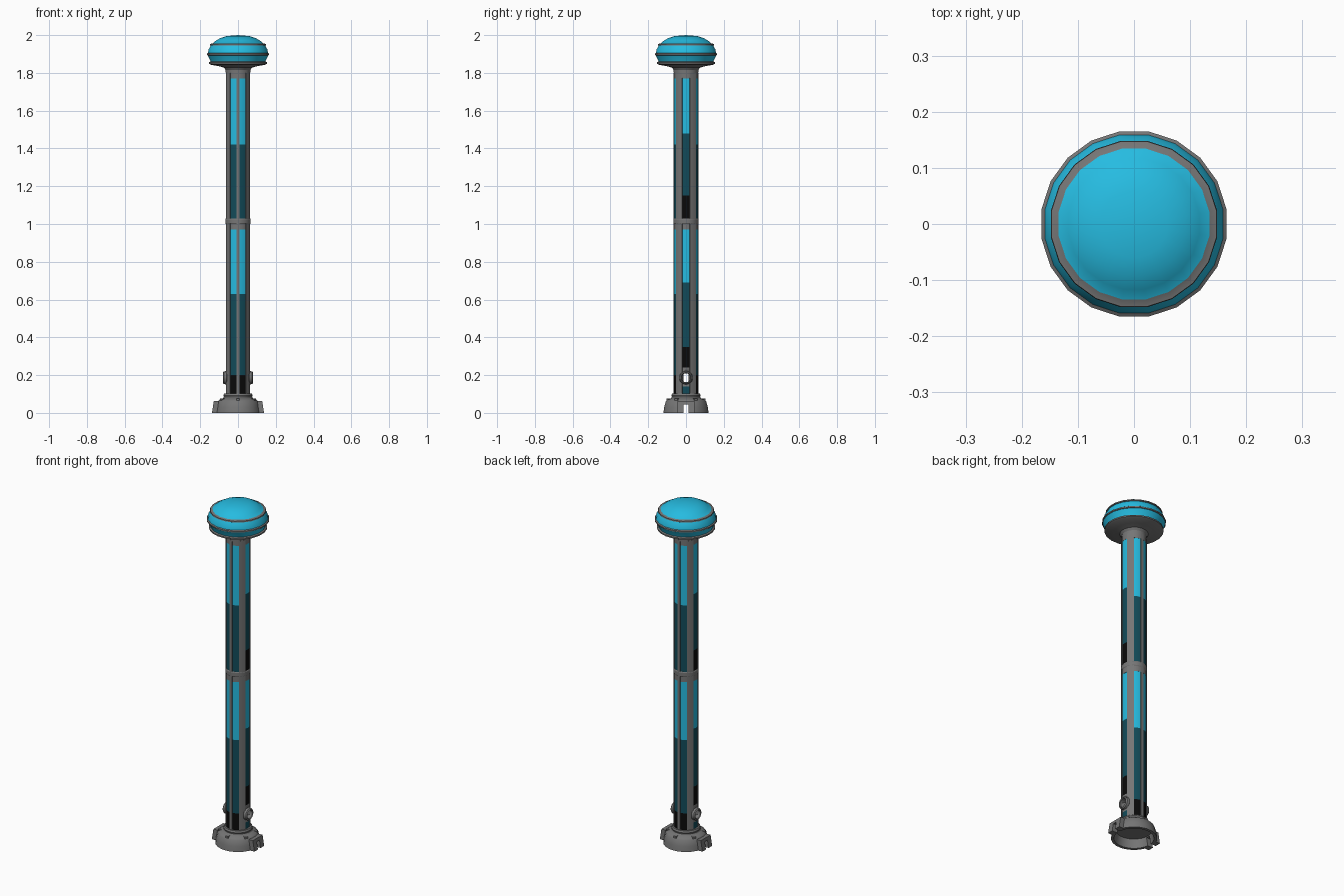
import bpy, bmesh, math
from mathutils import Matrix

if "Cube" in bpy.data.objects:
    bpy.data.objects.remove(bpy.data.objects["Cube"])


def material(name, rgb):
    m = bpy.data.materials.new(name)
    m.diffuse_color = (*rgb, 1)
    m.use_nodes = True
    m.node_tree.nodes["Principled BSDF"].inputs["Base Color"].default_value = m.diffuse_color
    return m


MATS = [material("metal grey", (0.18, 0.18, 0.18)),
        material("bright cyan", (0.019, 0.50, 0.75)),
        material("dark teal", (0.006, 0.07, 0.10)),
        material("black", (0.003, 0.003, 0.003))]
GREY, CYAN, TEAL, BLACK = range(4)


def finish(name, bm, smooth=True):
    bmesh.ops.remove_doubles(bm, verts=bm.verts, dist=1e-5)
    bmesh.ops.recalc_face_normals(bm, faces=bm.faces)
    me = bpy.data.meshes.new(name)
    bm.to_mesh(me)
    bm.free()
    for m in MATS:
        me.materials.append(m)
    ob = bpy.data.objects.new(name, me)
    bpy.context.collection.objects.link(ob)
    if smooth:
        bpy.ops.object.select_all(action='DESELECT')
        ob.select_set(True)
        bpy.context.view_layer.objects.active = ob
        bpy.ops.object.shade_smooth_by_angle(angle=math.radians(30))
    return ob


def lathe(name, profile, mats=None, n=20, closed=False, matrix=None):
    """Spin (radius, height) points; mats gives a colour per segment."""
    bm = bmesh.new()
    rings = [[bm.verts.new((r * math.cos(a), r * math.sin(a), z))
              for a in ((i + 0.5) * math.tau / n for i in range(n))] if r > 0
             else [bm.verts.new((0, 0, z))] * n for r, z in profile]
    count = len(rings) if closed else len(rings) - 1
    for k in range(count):
        a, b = rings[k], rings[(k + 1) % len(rings)]
        for i in range(n):
            j = (i + 1) % n
            vs = list(dict.fromkeys((a[i], a[j], b[j], b[i])))
            bm.faces.new(vs).material_index = mats[k] if mats else GREY
    if matrix:
        bm.transform(matrix)
    return finish(name, bm)


def arc_block(name, a0, a1, r0, r1, z0, z1, mat=GREY, seg=2):
    """Curved bar between two angles (degrees), two radii and two heights."""
    bm = bmesh.new()
    cols = []
    for i in range(seg + 1):
        a = math.radians(a0 + (a1 - a0) * i / seg)
        cols.append([bm.verts.new((r * math.cos(a), r * math.sin(a), z))
                     for r, z in ((r0, z0), (r1, z0), (r1, z1), (r0, z1))])
    for p, q in zip(cols, cols[1:]):
        for k in range(4):
            m = (k + 1) % 4
            bm.faces.new((p[k], p[m], q[m], q[k]))
    bm.faces.new(cols[0])
    bm.faces.new(cols[-1])
    for f in bm.faces:
        f.material_index = mat
    return finish(name, bm)


def box(name, lo, hi, taper=0.0):
    """Box; taper pulls the top outer edge toward x = 0."""
    bm = bmesh.new()
    bmesh.ops.create_cube(bm, size=1)
    for v in bm.verts:
        top = v.co.z > 0
        v.co = [lo[i] + (hi[i] - lo[i]) * (v.co[i] + 0.5) for i in range(3)]
        if top:
            v.co.x -= math.copysign(taper, v.co.x) if taper else 0
    return finish(name, bm, False)


def cut(ob, cutter):
    mod = ob.modifiers.new("cut", 'BOOLEAN')
    mod.operation = 'DIFFERENCE'
    mod.solver = 'EXACT'
    mod.object = cutter
    bpy.context.view_layer.objects.active = ob
    bpy.ops.object.modifier_apply(modifier=mod.name)


# Domed lamp cap with grey trim rings
cap = [(0, 1.815), (0.066, 1.815), (0.075, 1.828), (0.105, 1.836), (0.145, 1.843),
       (0.155, 1.848), (0.155, 1.856), (0.147, 1.860), (0.150, 1.868),
       (0.163, 1.893), (0.167, 1.895), (0.167, 1.902), (0.161, 1.906),
       (0.157, 1.925), (0.146, 1.944), (0.150, 1.946), (0.149, 1.953),
       (0.136, 1.956), (0.118, 1.971), (0.093, 1.985), (0.060, 1.995), (0, 2.0)]
lathe("lamp_cap", cap, [GREY] * 7 + [CYAN] * 2 + [GREY] * 3 + [CYAN] * 2 + [GREY] * 3 + [CYAN] * 4)

# Column collars
lathe("top_collar", [(0.045, 1.77), (0.065, 1.77), (0.066, 1.82), (0.045, 1.82)], closed=True)
lathe("middle_collar", [(0.045, 0.97), (0.065, 0.97), (0.065, 1.0), (0.068, 1.005),
                        (0.068, 1.025), (0.065, 1.03), (0.045, 1.03)], closed=True)

# Column ribs: narrow ones front and back, wide ones on the diagonals
for c, half in ((90, 7), (270, 7), (34.5, 16.5), (145.5, 16.5), (214.5, 16.5), (325.5, 16.5)):
    arc_block("column_rib", c - half, c + half, 0.045, 0.067, 0.09, 1.80)

# Light panels in stacked colour bands
SIDE = [(1.77, 1.48, CYAN), (1.48, 1.15, TEAL), (1.15, 1.03, BLACK), (0.97, 0.69, CYAN),
        (0.69, 0.35, TEAL), (0.35, 0.24, BLACK), (0.14, 0.09, TEAL)]
FRONT = [(1.77, 1.42, CYAN), (1.42, 1.03, TEAL), (0.97, 0.63, CYAN),
         (0.63, 0.20, TEAL), (0.20, 0.09, BLACK)]
for c in (0, 180):
    for top, low, m in SIDE:
        arc_block("side_panel", c - 18.5, c + 18.5, 0.045, 0.064, low, top, m)
for c in (67, 113, 247, 293):
    for top, low, m in FRONT:
        arc_block("front_panel", c - 16.5, c + 16.5, 0.045, 0.064, low, top, m)

# Round port through the column: side plates, tube and raised rims
PORT = Matrix.Translation((0, 0, 0.186)) @ Matrix.Rotation(math.pi / 2, 4, 'Y')
drill = lathe("port_cutter", [(0, -0.2), (0.026, -0.2), (0.026, 0.2), (0, 0.2)], matrix=PORT)
for c in (0, 180):
    cut(arc_block("port_plate", c - 18.5, c + 18.5, 0.045, 0.064, 0.14, 0.24), drill)
lathe("port_tube", [(0.024, -0.076), (0.028, -0.080), (0.034, -0.074), (0.036, -0.060), (0.029, -0.052),
                    (0.029, 0.052), (0.036, 0.060), (0.034, 0.074), (0.028, 0.080), (0.024, 0.076)],
      closed=True, matrix=PORT)

# Hollow foot with a cable slot running side to side
slot = box("slot_cutter", (-0.3, -0.012, -0.05), (0.3, 0.012, 0.045))
foot = lathe("foot", [(0, 0.05), (0.095, 0.05), (0.105, 0.0), (0.121, 0.0), (0.117, 0.03), (0.108, 0.062),
                      (0.100, 0.070), (0.080, 0.078), (0.076, 0.084), (0.078, 0.092),
                      (0.074, 0.102), (0, 0.102)])
cut(foot, slot)
for s in (-1, 1):
    xs = sorted((s * 0.112, s * 0.138))
    clip = box("foot_clip", (xs[0], -0.045, 0), (xs[1], 0.045, 0.062), 0.010)
    cut(clip, slot)

# Small lugs on the foot's shoulder
for i in range(6):
    a = 30 + i * 60
    arc_block("shoulder_lug", a - 5, a + 5, 0.078, 0.104, 0.06, 0.076, seg=1)

for helper in (drill, slot):
    bpy.data.objects.remove(helper, do_unlink=True)
